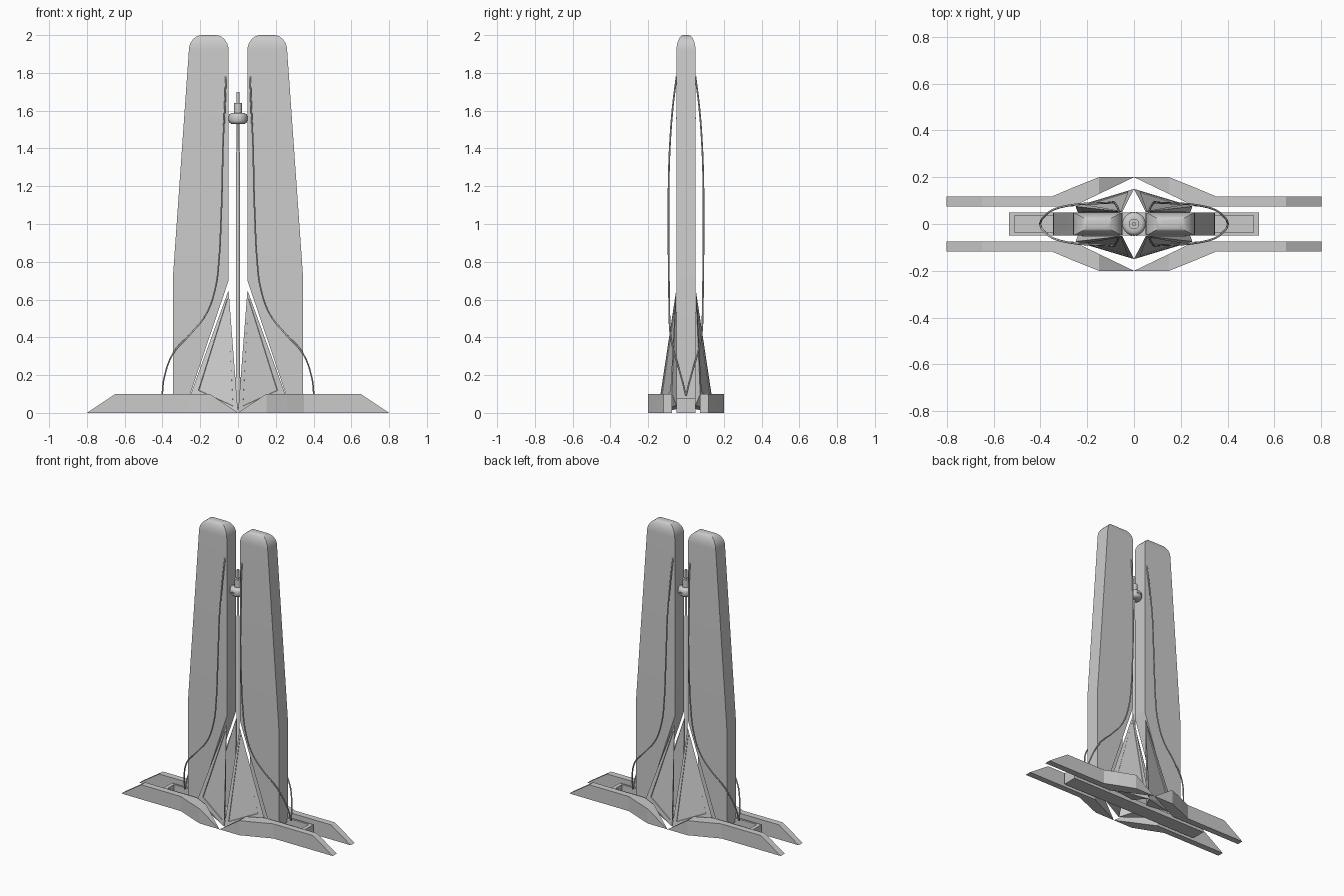
import bpy, bmesh, math
from mathutils import Vector

if "Cube" in bpy.data.objects:
    bpy.data.objects.remove(bpy.data.objects["Cube"])

grey = bpy.data.materials.new("light_grey")
grey.diffuse_color = (0.6, 0.6, 0.6, 1)
grey.use_nodes = True
grey.node_tree.nodes["Principled BSDF"].inputs["Base Color"].default_value = grey.diffuse_color


def finish(name, bm, smooth=None):
    bmesh.ops.remove_doubles(bm, verts=bm.verts, dist=1e-5)
    bmesh.ops.dissolve_degenerate(bm, edges=bm.edges, dist=1e-5)
    bmesh.ops.recalc_face_normals(bm, faces=bm.faces)
    me = bpy.data.meshes.new(name)
    bm.to_mesh(me)
    bm.free()
    me.materials.append(grey)
    ob = bpy.data.objects.new(name, me)
    bpy.context.collection.objects.link(ob)
    if smooth:
        bpy.ops.object.select_all(action='DESELECT')
        ob.select_set(True)
        bpy.context.view_layer.objects.active = ob
        bpy.ops.object.shade_smooth_by_angle(angle=math.radians(smooth))
    return ob


def loft(bm, rings):
    """Skin closed rings of equal size and cap both ends."""
    vs = [[bm.verts.new(p) for p in r] for r in rings]
    n = len(vs[0])
    for a, b in zip(vs, vs[1:]):
        for i in range(n):
            j = (i + 1) % n
            bm.faces.new((a[i], a[j], b[j], b[i]))
    bm.faces.new(vs[0][::-1])
    bm.faces.new(vs[-1])


def box(bm, x0, x1, y0, y1, z0, z1):
    loft(bm, [[(x0, y0, z), (x1, y0, z), (x1, y1, z), (x0, y1, z)] for z in (z0, z1)])


SIDES = (("right", 1), ("left", -1))
FACES = (("front", -1), ("back", 1))

# Tall tapered slabs with rounded tops and a splayed lower inner edge
for side, sx in SIDES:
    bm = bmesh.new()
    sections = [(0.27, 0.345, 0.05, 0.05), (0.05, 0.345, 0.05, 0.70),
                (0.05, 0.343, 0.05, 0.74), (0.05, 0.26, 0.05, 1.92)]
    for k in range(1, 8):
        t = math.radians(k * 90 / 7)
        c, s = 1 - math.cos(t), math.sin(t)
        sections.append((0.05 + 0.07 * c, 0.26 - 0.07 * c, 0.05 - 0.037 * c, 1.92 + 0.08 * s))
    loft(bm, [[(sx * a, -d, z), (sx * b, -d, z), (sx * b, d, z), (sx * a, d, z)]
              for a, b, d, z in sections])
    finish(side + "_tower", bm, 30)

for side, sx in SIDES:
    for face, sy in FACES:
        # Base runner, pointed at the centre and chamfered at the tip
        stations = [(0, .2, .2, 0), (.15, .2, .128, .1), (.26, .156, .075, .1),
                    (.35, .118, .075, .1), (.65, .118, .075, .1), (.8, .118, .075, 0)]
        bm = bmesh.new()
        loft(bm, [[(sx * x, sy * o, 0), (sx * x, sy * i, 0),
                   (sx * x, sy * i, max(h, 1e-6)), (sx * x, sy * o, max(h, 1e-6))]
                  for x, o, i, h in stations])
        # Flat underside reaching the full station at the first knee
        for v in bm.verts:
            if abs(abs(v.co.x) - .8) < 1e-4:
                v.co.z = 0
        finish(f"{face}_{side}_runner", bm)

        # Triangular buttress with a sunken panel
        bm = bmesh.new()
        a, b, c, d, e = [bm.verts.new((sx * x, sy * y, z)) for x, y, z in (
            (0, .15, 0), (.05, .052, .65), (.25, .075, .1), (.06, .05, .02), (.24, .05, .04))]
        outer = bm.faces.new((a, c, b))
        for f in ((a, b, d), (b, c, e), (b, e, d), (a, d, e), (a, e, c)):
            bm.faces.new(f)
        bmesh.ops.recalc_face_normals(bm, faces=bm.faces)
        bmesh.ops.inset_region(bm, faces=[outer], thickness=0.045)
        bmesh.ops.inset_region(bm, faces=[outer], thickness=0.003, depth=-0.004)
        finish(f"{face}_{side}_buttress", bm)

        # Bowed cable from the tray to the upper slab
        pts = [(.402, .0, .09), (.39, .025, .19), (.34, .063, .32), (.25, .083, .42),
               (.17, .088, .52), (.12, .09, .66), (.1, .092, .82), (.09, .093, 1.02),
               (.084, .092, 1.2), (.08, .086, 1.4), (.07, .07, 1.62), (.064, .05, 1.78)]
        cu = bpy.data.curves.new("cable", 'CURVE')
        cu.dimensions = '3D'
        cu.bevel_depth = 0.0045
        cu.bevel_resolution = 1
        cu.resolution_u = 6
        cu.use_fill_caps = True
        sp = cu.splines.new('BEZIER')
        sp.bezier_points.add(len(pts) - 1)
        for p, (x, y, z) in zip(sp.bezier_points, pts):
            p.co = Vector((sx * x, sy * y, z))
            p.handle_left_type = p.handle_right_type = 'AUTO'
        cu.materials.append(grey)
        ob = bpy.data.objects.new(f"{face}_{side}_cable", cu)
        bpy.context.collection.objects.link(ob)

# Shallow tray under the towers, with raised rims at both ends
bm = bmesh.new()
box(bm, -.535, .535, -.05, .05, 0, .03)
for sx in (1, -1):
    for sy in (1, -1):
        box(bm, *sorted((sx * .25, sx * .535)), *sorted((sy * .036, sy * .05)), .03, .08)
    box(bm, *sorted((sx * .51, sx * .535)), -.036, .036, .03, .08)
finish("tray", bm)

# Central mast with beacon drum and tip
bm = bmesh.new()
profile = [(.016, .02), (.016, .18), (.011, .19), (.010, 1.38), (.007, 1.39), (.007, 1.53),
           (.036, 1.53), (.046, 1.537), (.05, 1.548), (.05, 1.57), (.046, 1.58), (.036, 1.587),
           (.022, 1.587), (.022, 1.64), (.008, 1.64), (.008, 1.70)]
N = 20
loft(bm, [[(r * math.cos(2 * math.pi * i / N), r * math.sin(2 * math.pi * i / N), z)
           for i in range(N)] for r, z in profile])
finish("mast", bm, 40)

# Small lamp plates on the drum
for face, sy in FACES:
    bm = bmesh.new()
    for x in (-.012, 0, .012):
        box(bm, x - .004, x + .004, *sorted((sy * .045, sy * .052)), 1.555, 1.563)
    finish(face + "_lamps", bm)
